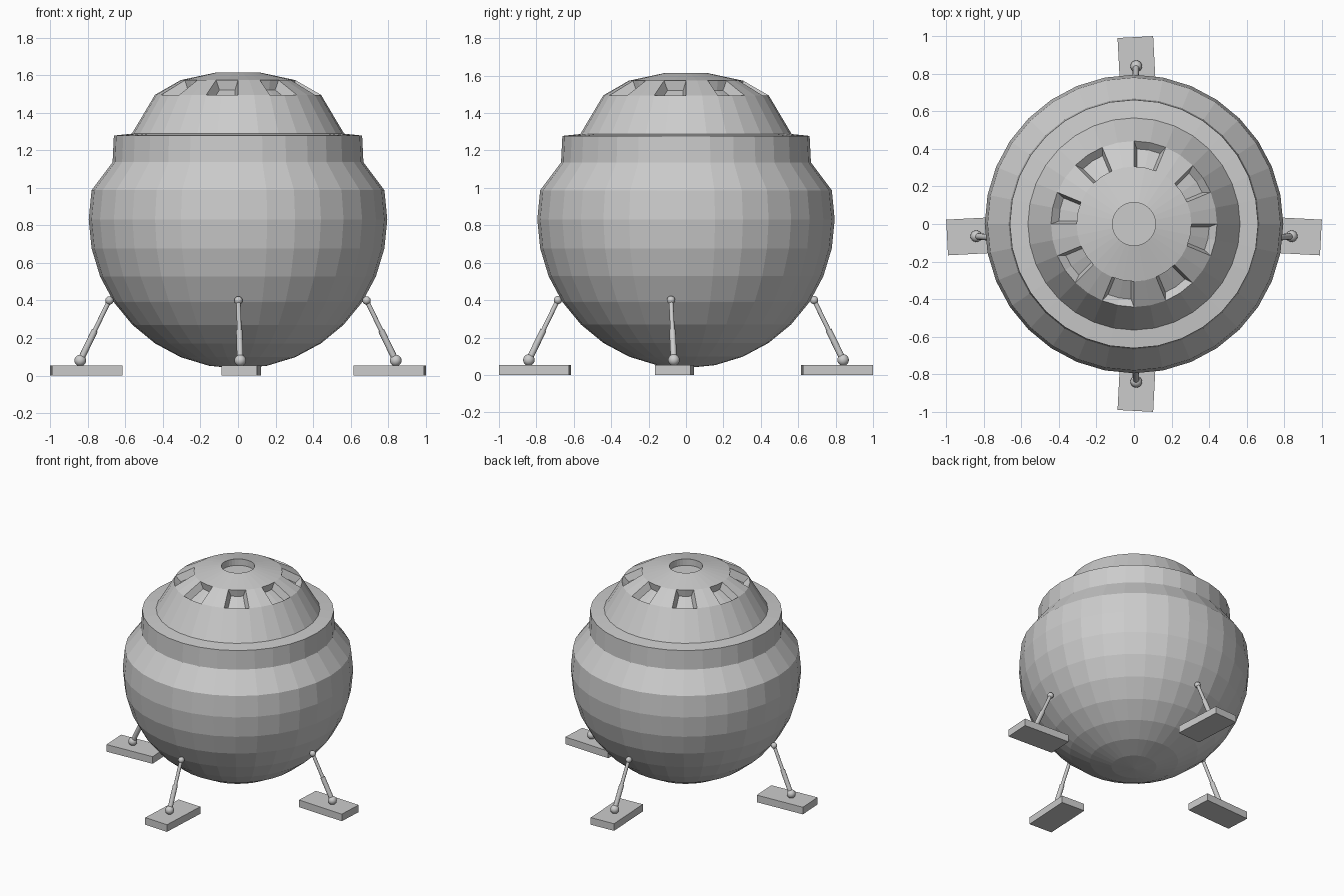
import bpy, bmesh
from math import sin, cos, pi, radians
from mathutils import Vector, Matrix

if "Cube" in bpy.data.objects:
    bpy.data.objects.remove(bpy.data.objects["Cube"])

SEG = 32


def make_object(name, bm, smooth=False):
    bmesh.ops.recalc_face_normals(bm, faces=bm.faces)
    for f in bm.faces:
        f.smooth = smooth
    me = bpy.data.meshes.new(name)
    bm.to_mesh(me)
    bm.free()
    ob = bpy.data.objects.new(name, me)
    bpy.context.collection.objects.link(ob)
    return ob


# Hull: lower part is a faceted sphere, then shoulder, rim, dome and top recess
R, CZ = 0.795, 0.832
profile = [(R * sin(pi * k / 16), CZ - R * cos(pi * k / 16)) for k in range(1, 10)]
profile += [(0.668, 1.136), (0.661, 1.278), (0.565, 1.288),
            (0.442, 1.495), (0.306, 1.573), (0.115, 1.614), (0.115, 1.565)]
WINDOW_ROW = 12

bm = bmesh.new()
rings = [[bm.verts.new((r * cos(2 * pi * i / SEG), r * sin(2 * pi * i / SEG), z))
          for i in range(SEG)] for r, z in profile]
rows = []
for a, b in zip(rings, rings[1:]):
    rows.append([bm.faces.new((a[i], a[(i + 1) % SEG], b[(i + 1) % SEG], b[i]))
                 for i in range(SEG)])
for ring, z in ((rings[0], CZ - R), (rings[-1], 1.565)):
    c = bm.verts.new((0, 0, z))
    for i in range(SEG):
        bm.faces.new((ring[i], ring[(i + 1) % SEG], c))
bmesh.ops.recalc_face_normals(bm, faces=bm.faces)

# Eight recessed windows, each two facets wide
windows = [[rows[WINDOW_ROW][i], rows[WINDOW_ROW][i + 1]] for i in range(2, SEG, 4)]
for pair in windows:
    bmesh.ops.inset_region(bm, faces=pair, thickness=0.018, depth=-0.05,
                           use_even_offset=True)
make_object("hull", bm)


def rod(bm, p, q, r1, r2):
    d = q - p
    m = Matrix.Translation((p + q) / 2) @ d.to_track_quat('Z', 'Y').to_matrix().to_4x4()
    bmesh.ops.create_cone(bm, cap_ends=True, segments=12, radius1=r1, radius2=r2,
                          depth=d.length, matrix=m)


def ball(name, p, r):
    bm = bmesh.new()
    bmesh.ops.create_uvsphere(bm, u_segments=16, v_segments=10, radius=r,
                              matrix=Matrix.Translation(p))
    make_object(name, bm, True)


def leg(name, pad, size, angle, foot, top):
    # Foot pad
    bm = bmesh.new()
    m = (Matrix.Translation((pad[0], pad[1], 0.027))
         @ Matrix.Rotation(radians(angle), 4, 'Z')
         @ Matrix.Diagonal((size[0], size[1], 0.054, 1)))
    bmesh.ops.create_cube(bm, size=1, matrix=m)
    make_object(name + "_foot_pad", bm)
    # Two-stage strut with ball joints
    p, q = Vector((*foot, 0.08)), Vector((*top, 0.4))
    mid = p.lerp(q, 0.5)
    bm = bmesh.new()
    rod(bm, p, mid, 0.017, 0.017)
    rod(bm, mid, q, 0.012, 0.012)
    strut = make_object(name + "_strut", bm, True)
    strut.data.set_sharp_from_angle(angle=radians(40))
    ball(name + "_ankle_ball", p, 0.031)
    ball(name + "_hip_ball", q, 0.022)


for side, s in (("right", 1), ("left", -1)):
    leg(side + "_leg", (s * 0.808, -0.062), (0.375, 0.19), -3 * s,
        (s * 0.84, -0.065), (s * 0.685, -0.08))
for side, s in (("back", 1), ("front", -1)):
    leg(side + "_leg", (0.017, s * 0.808), (0.19, 0.375), 3 * s,
        (0.012, s * 0.84), (0.002, s * 0.685))
